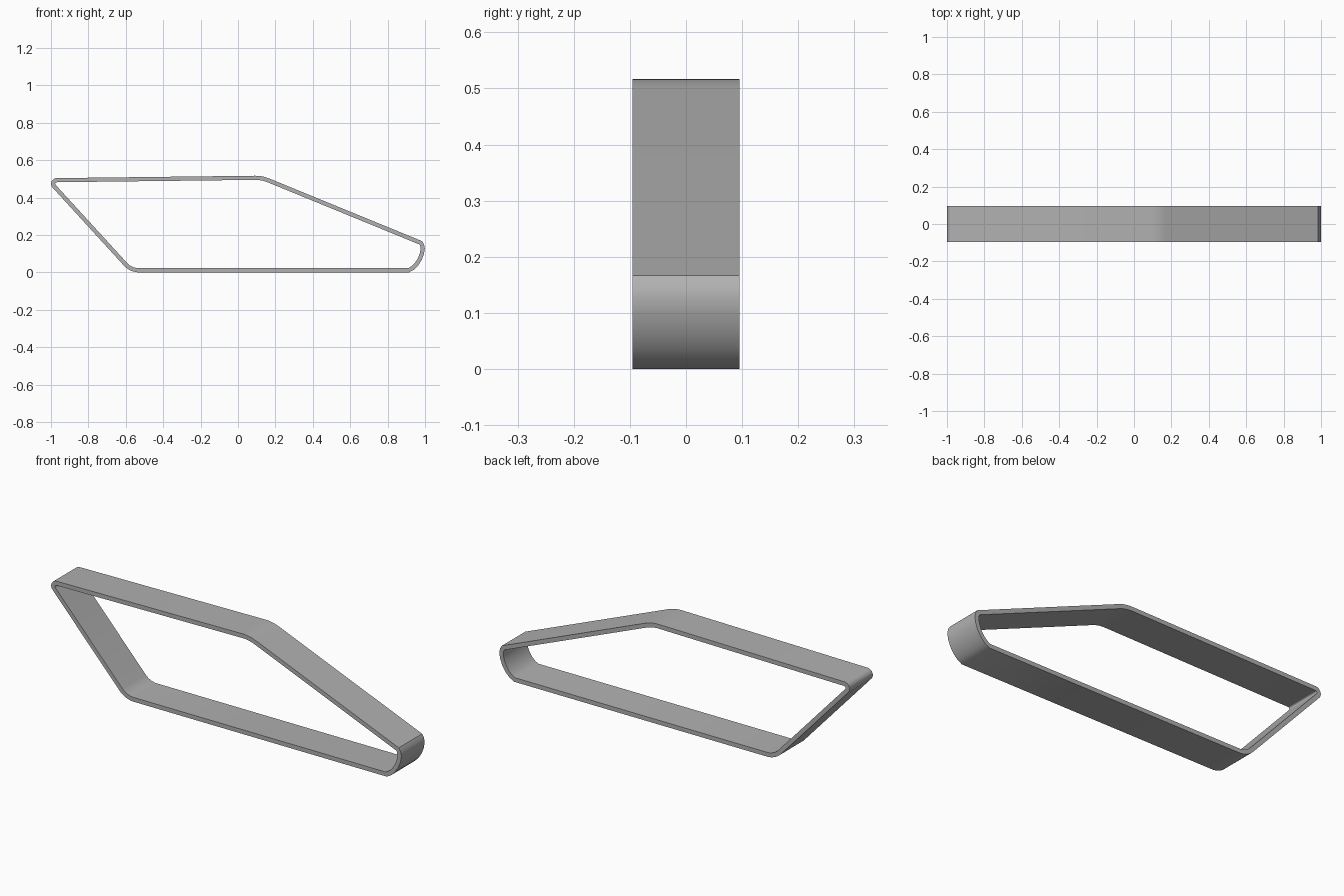
import bpy, bmesh, math
from mathutils import Vector

if "Cube" in bpy.data.objects:
    bpy.data.objects.remove(bpy.data.objects["Cube"])

HALF_DEPTH = 0.095
THICK = 0.022


def fillet(prev, cur, nxt, r, n=8):
    """Points of a rounded corner of radius r at cur."""
    p, c, q = Vector(prev), Vector(cur), Vector(nxt)
    a, b = (p - c).normalized(), (q - c).normalized()
    half = a.angle(b) / 2
    centre = c + (a + b).normalized() * (r / math.sin(half))
    s = c + a * (r / math.tan(half)) - centre
    e = c + b * (r / math.tan(half)) - centre
    ang = s.angle(e)
    return [centre + (s * math.sin((1 - i / n) * ang) + e * math.sin(i / n * ang)) / math.sin(ang)
            for i in range(n + 1)]


# Side outline (x, z, corner radius), clockwise from the top left corner
corners = [(-1.037, 0.503, 0.030), (0.130, 0.517, 0.20), (0.984, 0.167, 0),
           (0.994, 0.151, 0), (0.999, 0.128, 0), (0.994, 0.098, 0),
           (0.982, 0.066, 0), (0.963, 0.036, 0), (0.940, 0.014, 0),
           (0.915, 0.0, 0), (-0.577, 0.0, 0.11)]
outer = []
for i, (x, z, r) in enumerate(corners):
    if r:
        outer += fillet(corners[i - 1][:2], (x, z), corners[(i + 1) % len(corners)][:2], r)
    else:
        outer.append(Vector((x, z)))

# Inner outline: mitred inward offset
inner = []
for i, c in enumerate(outer):
    d1 = (c - outer[i - 1]).normalized()
    d2 = (outer[(i + 1) % len(outer)] - c).normalized()
    n1, n2 = Vector((d1.y, -d1.x)), Vector((d2.y, -d2.x))
    inner.append(c + (n1 + n2) * (THICK / (1 + n1.dot(n2))))

# Closed band
bm = bmesh.new()
rings = [[bm.verts.new((p.x, y, p.y)) for p in pts]
         for pts, y in ((outer, -HALF_DEPTH), (outer, HALF_DEPTH),
                        (inner, HALF_DEPTH), (inner, -HALF_DEPTH))]
n = len(outer)
for k in range(4):
    a, b = rings[k], rings[(k + 1) % 4]
    for i in range(n):
        j = (i + 1) % n
        bm.faces.new((a[i], a[j], b[j], b[i]))
bmesh.ops.recalc_face_normals(bm, faces=bm.faces)
mesh = bpy.data.meshes.new("frame_band")
bm.to_mesh(mesh)
bm.free()
band = bpy.data.objects.new("frame_band", mesh)
bpy.context.collection.objects.link(band)

# Dark grey finish
mat = bpy.data.materials.new("dark_grey")
mat.diffuse_color = (0.44, 0.44, 0.44, 1)
mat.use_nodes = True
mat.node_tree.nodes["Principled BSDF"].inputs["Base Color"].default_value = mat.diffuse_color
mesh.materials.append(mat)

bpy.context.view_layer.objects.active = band
band.select_set(True)
bpy.ops.object.shade_smooth_by_angle(angle=math.radians(33))
